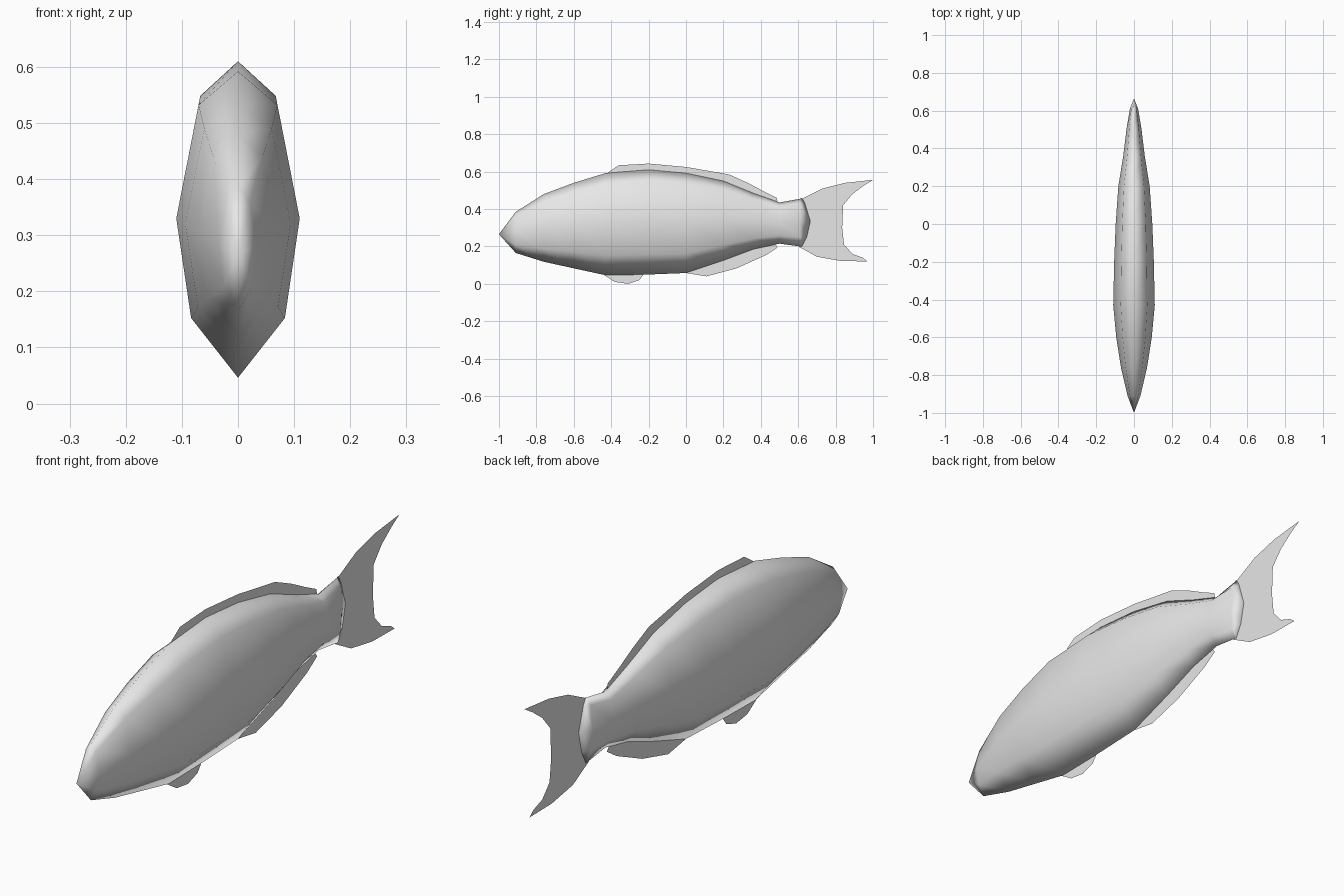
import bpy
import bmesh
import math

cube = bpy.data.objects.get("Cube")
if cube:
    bpy.data.objects.remove(cube, do_unlink=True)

# Single pale grey material
grey = bpy.data.materials.new("pale_grey")
grey.use_nodes = True
colour = (0.8, 0.8, 0.8, 1)
grey.diffuse_color = colour
grey.node_tree.nodes["Principled BSDF"].inputs["Base Color"].default_value = colour


def finish(name, bm):
    mesh = bpy.data.meshes.new(name)
    bm.to_mesh(mesh)
    bm.free()
    mesh.materials.append(grey)
    obj = bpy.data.objects.new(name, mesh)
    bpy.context.collection.objects.link(obj)
    return obj


def fin(name, outline):
    """Flat fin on the centre plane from (y, z) points."""
    bm = bmesh.new()
    face = bm.faces.new([bm.verts.new((0, y, z)) for y, z in outline])
    face.normal_update()
    if face.normal.x < 0:
        face.normal_flip()
    bmesh.ops.triangulate(bm, faces=[face])
    return finish(name, bm)


# Body: stations of (y, bottom, top, half width), nose to tail
stations = [
    (-1, .265, .265, 0), (-.91, .165, .385, .034), (-.76, .118, .48, .069),
    (-.6, .083, .54, .094), (-.43, .046, .592, .11), (-.2, .05, .61, .105),
    (0, .058, .592, .097), (.2, .125, .55, .083), (.36, .185, .485, .057),
    (.5, .215, .435, .04), (.61, .2, .455, .022),
]
# Eight-sided ring: (width share, height share)
half = [(.64, .89), (1, .52), (.76, .195)]
ring = [(0, 1)] + half + [(0, 0)] + [(-w, h) for w, h in reversed(half)]

bm = bmesh.new()
loops = []
for y, low, high, width in stations:
    loops.append([bm.verts.new((w * width, y, low + h * (high - low))) for w, h in ring])
# Tail root narrows to a bowed vertical edge
loops.append([bm.verts.new((0, .62 + .045 * math.sin(math.pi * h), .2 + .26 * h))
              for w, h in ring])
for a, b in zip(loops, loops[1:]):
    for i in range(len(ring)):
        j = (i + 1) % len(ring)
        bm.faces.new((a[i], a[j], b[j], b[i]))
bmesh.ops.remove_doubles(bm, verts=bm.verts, dist=.0005)
bmesh.ops.recalc_face_normals(bm, faces=bm.faces)
for face in bm.faces:
    face.smooth = True
finish("body", bm)

# Fins
fin("dorsal_fin", [
    (-.43, .585), (-.4, .607), (-.36, .634), (-.2, .643), (0, .625), (.23, .585),
    (.33, .54), (.42, .492), (.485, .46), (.49, .437), (.36, .465), (.2, .52),
    (0, .565), (-.2, .58)])
fin("anal_fin", [
    (-.02, .08), (0, .058), (.11, .04), (.27, .083), (.43, .155), (.49, .195),
    (.47, .22), (.36, .21), (.2, .15)])
fin("pelvic_fin", [
    (-.45, .055), (-.38, .01), (-.31, 0), (-.25, .02), (-.22, .06), (-.33, .075)])
fin("tail_fin", [
    (.62, .455), (.73, .51), (.85, .54), (1, .556), (.95, .525), (.89, .48),
    (.84, .42), (.835, .3), (.845, .21), (.89, .16), (.945, .14), (.97, .12),
    (.83, .122), (.7, .145), (.6, .2), (.64, .33)])
